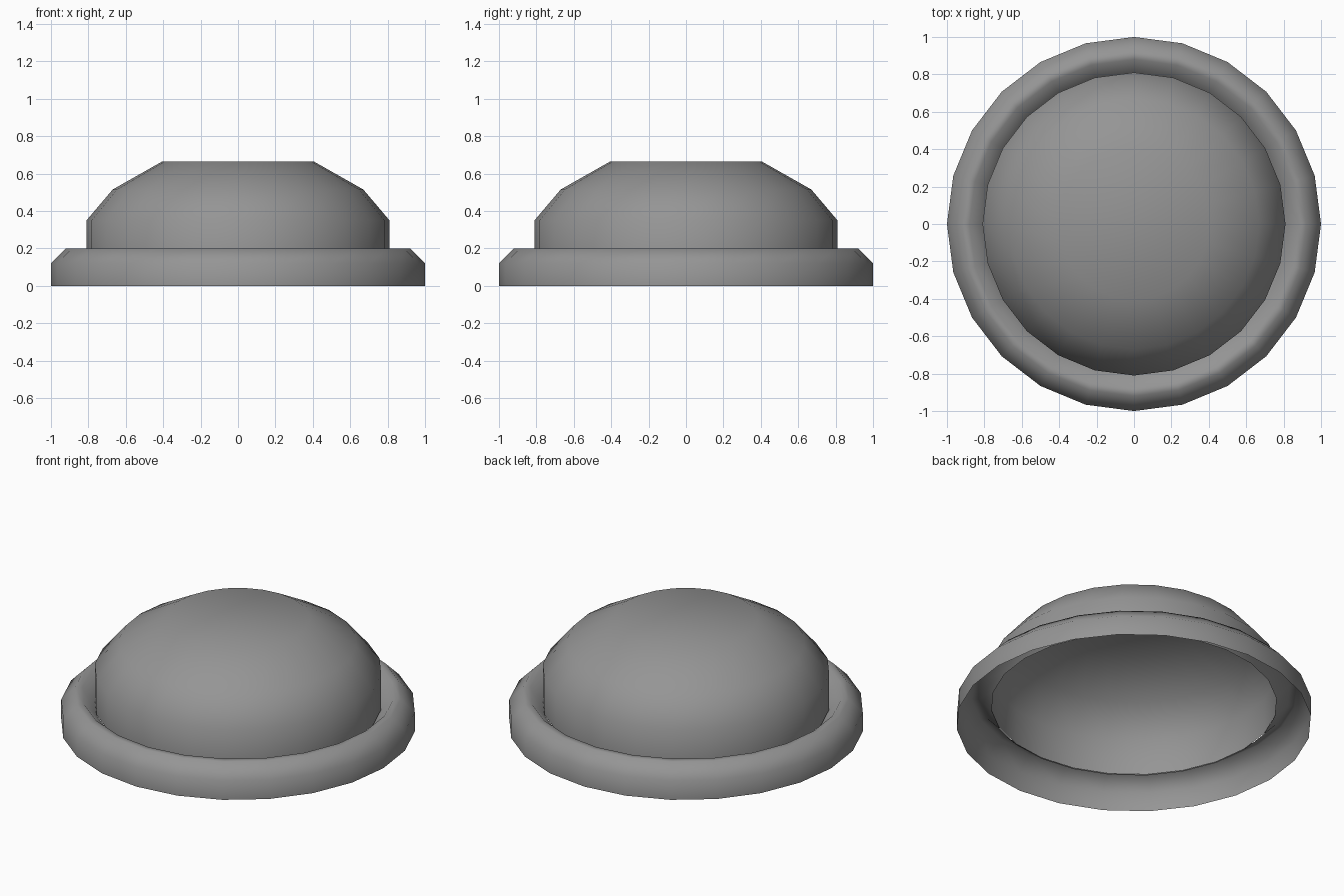
import bpy
import bmesh
from math import cos, sin, tau

SIDES = 24

cube = bpy.data.objects.get("Cube")
if cube:
    bpy.data.objects.remove(cube, do_unlink=True)

grey = bpy.data.materials.new("mid grey")
grey.use_nodes = True
colour = (0.3, 0.3, 0.3, 1)
grey.diffuse_color = colour
grey.node_tree.nodes["Principled BSDF"].inputs["Base Color"].default_value = colour


def turned_shell(name, profile, capped=False):
    """Open shell turned around z; profile runs from the outer bottom upward."""
    bm = bmesh.new()
    rings = [[bm.verts.new((r * cos(tau * i / SIDES), r * sin(tau * i / SIDES), z))
              for i in range(SIDES)] for r, z in profile]
    for low, high in zip(rings, rings[1:]):
        for i in range(SIDES):
            j = (i + 1) % SIDES
            bm.faces.new((low[i], low[j], high[j], high[i]))
    if capped:
        bm.faces.new(rings[-1])
    for face in bm.faces:
        face.smooth = True
    mesh = bpy.data.meshes.new(name)
    bm.to_mesh(mesh)
    bm.free()
    mesh.materials.append(grey)
    obj = bpy.data.objects.new(name, mesh)
    bpy.context.collection.objects.link(obj)
    return obj


# Rounded hollow rim, open underneath
turned_shell("rim", [(1, 0), (1, 0.12), (0.92, 0.2), (0.88, 0.2), (0.805, 0.12)])

# Hollow dome with a flat top, sitting just inside the rim
turned_shell("dome", [(0.81, 0.13), (0.81, 0.35), (0.67, 0.515), (0.405, 0.665)], capped=True)
